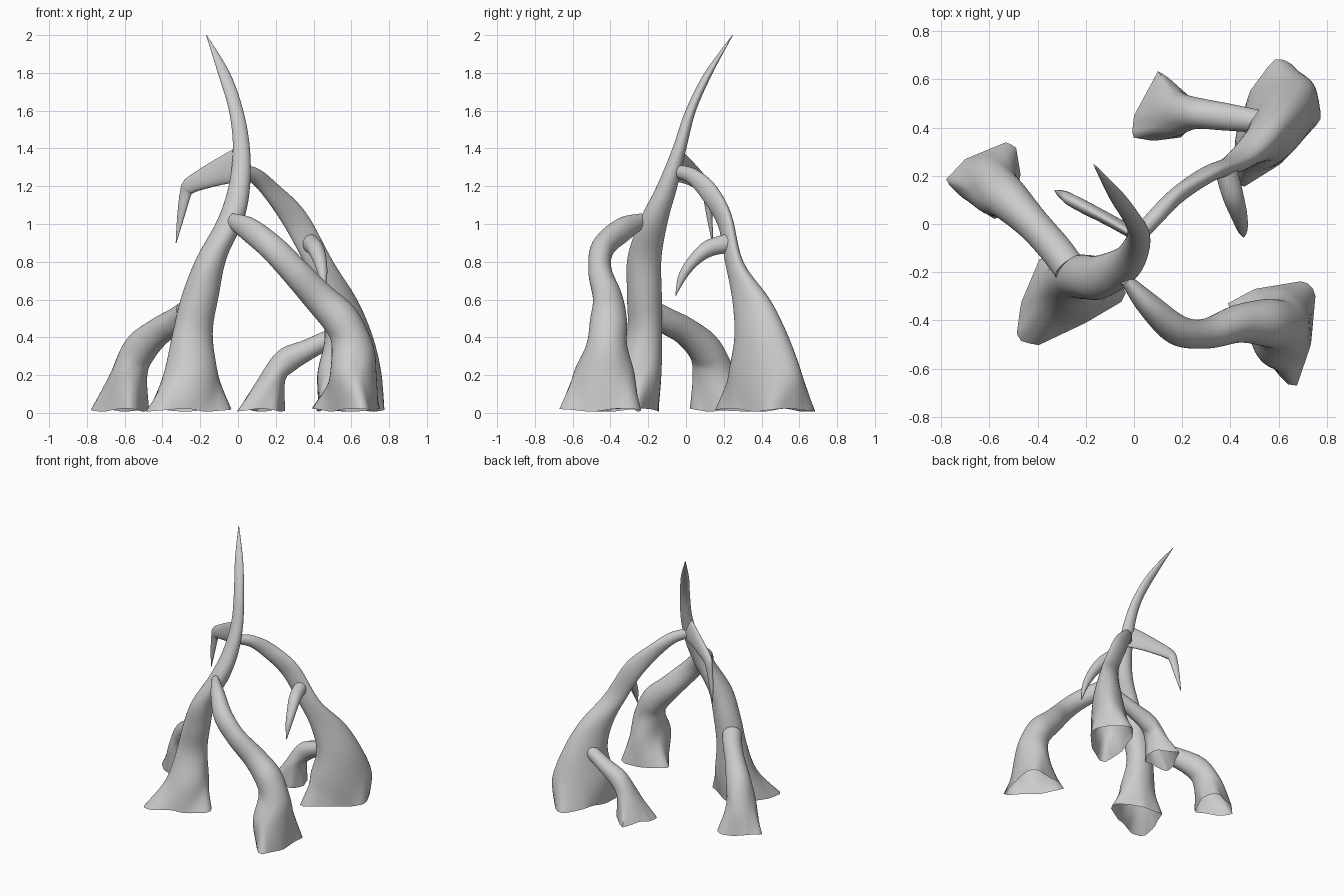
import bpy, bmesh, math
from mathutils import Vector

N = 44      # points per ring
SUB = 6     # steps between control rings

bark = bpy.data.materials.new("pale grey")
bark.diffuse_color = (0.6, 0.6, 0.6, 1)


def foot_ring(outline):
    """Irregular ground outline, resampled by angle round its centre."""
    c = sum((Vector(p) for p in outline), Vector((0, 0))) / len(outline)
    pol = sorted((math.atan2(p[1] - c.y, p[0] - c.x), (Vector(p) - c)) for p in outline)
    ring = []
    for i in range(N):
        t = 2 * math.pi * i / N
        d = Vector((math.cos(t), math.sin(t)))
        r = 0
        for k in range(len(pol)):
            p, q = pol[k][1], pol[(k + 1) % len(pol)][1]
            e = q - p
            den = d.x * e.y - d.y * e.x
            if abs(den) < 1e-9:
                continue
            s = (p.x * e.y - p.y * e.x) / den
            u = (p.x * d.y - p.y * d.x) / den
            if s > 0 and -1e-6 <= u <= 1 + 1e-6:
                r = max(r, s)
        z = 0.015 + 0.008 * math.sin(3 * t)
        ring.append(Vector((c.x + d.x * r, c.y + d.y * r, z)))
    return ring


def limb(name, stations, foot=None, flat=0):
    """Loft (x, y, z, a, b, degrees) ellipses, lowest first; the first `flat` stay level."""
    pts = [Vector(s[:3]) for s in stations]
    rings = [foot_ring(foot)] if foot else []
    for i, (x, y, z, a, b, deg) in enumerate(stations):
        tan = pts[min(i + 1, len(pts) - 1)] - pts[max(i - 1, 0)]
        up = Vector((0, 0, 1))
        rot = up.rotation_difference(up if i < flat else tan)
        w = math.radians(deg)
        ring = []
        for k in range(N):
            t = 2 * math.pi * k / N - w
            u, v = a * math.cos(t), b * math.sin(t)
            p = Vector((u * math.cos(w) - v * math.sin(w), u * math.sin(w) + v * math.cos(w), 0))
            ring.append(pts[i] + rot @ p)
        rings.append(ring)
    # smooth interpolation between the control rings
    fine = []
    for i in range(len(rings) - 1):
        r0, r1, r2 = rings[max(i - 1, 0)], rings[i], rings[i + 1]
        r3 = rings[min(i + 2, len(rings) - 1)]
        for s in range(SUB):
            t = s / SUB
            fine.append([0.5 * (2 * p1 + (p2 - p0) * t + (2 * p0 - 5 * p1 + 4 * p2 - p3) * t * t
                                + (3 * p1 - p0 - 3 * p2 + p3) * t ** 3)
                         for p0, p1, p2, p3 in zip(r0, r1, r2, r3)])
    fine.append(rings[-1])
    bm = bmesh.new()
    vs = [[bm.verts.new((p.x, p.y, min(2, max(p.z, 0)))) for p in r] for r in fine]
    for lo, hi in zip(vs, vs[1:]):
        for k in range(N):
            j = (k + 1) % N
            bm.faces.new((lo[k], lo[j], hi[j], hi[k]))
    bm.faces.new(vs[-1])
    me = bpy.data.meshes.new(name)
    bm.to_mesh(me)
    bm.free()
    me.materials.append(bark)
    ob = bpy.data.objects.new(name, me)
    bpy.context.collection.objects.link(ob)
    bpy.context.view_layer.objects.active = ob
    ob.select_set(True)
    bpy.ops.object.shade_smooth_by_angle(angle=math.radians(75))
    ob.select_set(False)


# Main trunk, curling up to the top spike
limb("main_trunk", [
    (-0.25, -0.26, 0.20, 0.15, 0.125, 25), (-0.24, -0.22, 0.42, 0.108, 0.092, 20),
    (-0.20, -0.22, 0.62, 0.098, 0.092, 0), (-0.14, -0.22, 0.82, 0.08, 0.09, 0),
    (-0.04, -0.17, 1.02, 0.07, 0.075, 0), (0.007, -0.10, 1.20, 0.057, 0.055, 0),
    (0.018, -0.035, 1.40, 0.045, 0.037, 0), (-0.01, 0.025, 1.60, 0.038, 0.028, 0),
    (-0.075, 0.12, 1.80, 0.032, 0.022, 0), (-0.167, 0.247, 2.0, 0.002, 0.002, 0)],
    foot=[(-0.49, -0.48), (-0.40, -0.505), (-0.20, -0.41), (-0.03, -0.31), (-0.04, -0.26),
          (-0.22, -0.15), (-0.39, -0.14), (-0.47, -0.33)], flat=10)

# Large back root, reaching up to the trunk
limb("back_root", [
    (0.59, 0.42, 0.20, 0.225, 0.13, 53), (0.587, 0.40, 0.40, 0.163, 0.103, 53),
    (0.53, 0.345, 0.60, 0.122, 0.072, 45), (0.425, 0.255, 0.80, 0.083, 0.042, 20),
    (0.305, 0.205, 1.02, 0.07, 0.035, 20), (0.18, 0.12, 1.17, 0.055, 0.035, 45),
    (0.09, 0.03, 1.255, 0.042, 0.035, 45), (0.01, -0.06, 1.28, 0.035, 0.03, 45)],
    foot=[(0.58, 0.685), (0.64, 0.68), (0.72, 0.59), (0.775, 0.48), (0.775, 0.43),
          (0.61, 0.25), (0.45, 0.15), (0.41, 0.17), (0.43, 0.38), (0.48, 0.55)], flat=4)

# Front right root
limb("front_root", [
    (0.61, -0.435, 0.20, 0.122, 0.165, -10), (0.605, -0.42, 0.36, 0.11, 0.108, 0),
    (0.545, -0.41, 0.49, 0.098, 0.098, 0), (0.43, -0.415, 0.61, 0.085, 0.078, 0),
    (0.30, -0.455, 0.75, 0.075, 0.062, 0), (0.18, -0.44, 0.875, 0.07, 0.062, 0),
    (0.06, -0.335, 0.97, 0.065, 0.05, -45), (-0.035, -0.23, 1.02, 0.038, 0.025, -45)],
    foot=[(0.38, -0.335), (0.50, -0.27), (0.71, -0.235), (0.755, -0.28), (0.735, -0.50),
          (0.67, -0.69), (0.62, -0.65), (0.47, -0.46)], flat=2)

# Small left root
limb("left_root", [
    (-0.58, 0.15, 0.20, 0.10, 0.115, 0), (-0.52, 0.10, 0.335, 0.09, 0.088, -45),
    (-0.42, 0.0, 0.43, 0.075, 0.07, -45), (-0.33, -0.10, 0.485, 0.07, 0.068, -45),
    (-0.27, -0.18, 0.53, 0.065, 0.068, -45)],
    foot=[(-0.785, 0.18), (-0.70, 0.27), (-0.53, 0.34), (-0.49, 0.32), (-0.47, 0.20),
          (-0.54, 0.04), (-0.58, 0.02), (-0.72, 0.115)], flat=1)

# Small back root
limb("rear_small_root", [
    (0.175, 0.458, 0.17, 0.075, 0.092, 0), (0.255, 0.46, 0.275, 0.068, 0.066, 0),
    (0.38, 0.445, 0.34, 0.054, 0.057, 0), (0.56, 0.42, 0.43, 0.045, 0.045, 0)],
    foot=[(-0.01, 0.36), (0.0, 0.45), (0.10, 0.635), (0.14, 0.61), (0.23, 0.53),
          (0.25, 0.45), (0.20, 0.36), (0.08, 0.345)], flat=1)

# Hooked branch near the top, built from its hanging tip
limb("hooked_branch", [
    (-0.328, 0.14, 0.90, 0.002, 0.002, -25), (-0.303, 0.125, 1.04, 0.02, 0.015, -25),
    (-0.278, 0.112, 1.16, 0.032, 0.022, -25), (-0.262, 0.10, 1.195, 0.042, 0.025, -25),
    (-0.215, 0.075, 1.225, 0.05, 0.027, -25),
    (-0.10, 0.015, 1.275, 0.07, 0.025, -25), (0.0, -0.04, 1.31, 0.09, 0.025, -25)])

# Thorn on the back root, built from its tip
limb("thorn", [
    (0.455, -0.055, 0.62, 0.002, 0.002, 0), (0.45, -0.02, 0.72, 0.022, 0.022, 0),
    (0.435, 0.04, 0.805, 0.035, 0.032, 0), (0.41, 0.12, 0.87, 0.044, 0.044, 0),
    (0.38, 0.235, 0.90, 0.047, 0.052, 0)])
